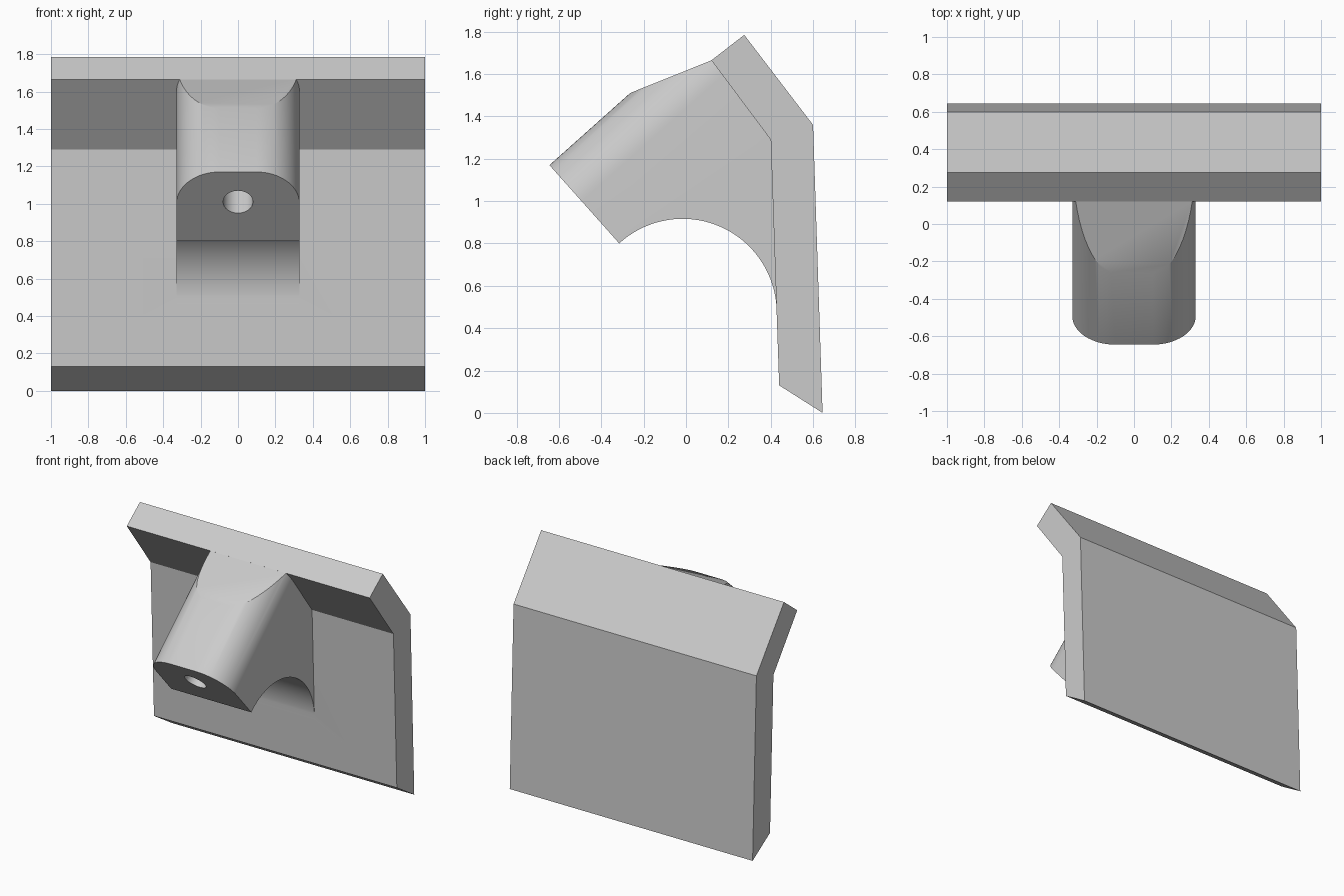
import bpy
import bmesh
from math import cos, sin, pi, atan2, radians
from mathutils import Vector

cube = bpy.data.objects.get("Cube")
if cube:
    bpy.data.objects.remove(cube, do_unlink=True)

grey = bpy.data.materials.new("plain grey")
grey.use_nodes = True
colour = (0.6, 0.6, 0.6, 1)
grey.diffuse_color = colour
grey.node_tree.nodes["Principled BSDF"].inputs["Base Color"].default_value = colour


def prism(name, points, sweep):
    """Extrude a closed loop of 3D points along a vector."""
    bm = bmesh.new()
    face = bm.faces.new([bm.verts.new(p) for p in points])
    result = bmesh.ops.extrude_face_region(bm, geom=[face])
    moved = [g for g in result["geom"] if isinstance(g, bmesh.types.BMVert)]
    bmesh.ops.translate(bm, verts=moved, vec=sweep)
    bmesh.ops.recalc_face_normals(bm, faces=bm.faces)
    mesh = bpy.data.meshes.new(name)
    bm.to_mesh(mesh)
    bm.free()
    mesh.materials.append(grey)
    obj = bpy.data.objects.new(name, mesh)
    bpy.context.collection.objects.link(obj)
    return obj


def side_prism(name, profile, half_width):
    """Extrude a (y, z) side profile across x."""
    return prism(name, [Vector((-half_width, y, z)) for y, z in profile],
                 Vector((2 * half_width, 0, 0)))


def combine(target, other, operation):
    mod = target.modifiers.new(operation, "BOOLEAN")
    mod.object = other
    mod.operation = operation
    mod.solver = "EXACT"
    other.hide_render = True
    bpy.ops.object.select_all(action="DESELECT")
    bpy.context.view_layer.objects.active = target
    target.select_set(True)
    bpy.ops.object.modifier_apply(modifier=mod.name)
    bpy.data.objects.remove(other, do_unlink=True)


# Bent back plate
plate = side_prism("back_plate_with_arm", [
    (0.12, 1.665), (0.275, 1.785), (0.60, 1.36),
    (0.645, 0), (0.44, 0.13), (0.40, 1.29)], 1)

# Arm side outline: sloped end, sloped top, and a round arch underneath
centre_y, centre_z, radius = -0.016, 0.472, 0.4445
start = atan2(0.80 - centre_z, -0.315 - centre_y)
end = radians(-1)
steps = 36
arch = []
for i in range(steps + 1):
    a = end + (start - end) * i / steps
    arch.append((centre_y + radius * cos(a), centre_z + radius * sin(a)))
outline = [(-0.768, 1.308), (0.22, 1.705), (0.50, 1.2), (0.52, 0.45)] + arch
arm = side_prism("arm", outline, 0.6)

# Round-topped bar running along the slope of the arm
axis = Vector((0, 0.746, 0.666))
down = Vector((0, 0.666, -0.746))
top = Vector((0, -0.645, 1.17))
half, corner = 0.33, 0.23
right_side = [(half, 1.8)]
for i in range(17):
    a = pi / 2 * i / 16
    right_side.append((half - corner + corner * cos(a), corner - corner * sin(a)))
section = right_side + [(-x, d) for x, d in reversed(right_side)]
bar = prism("arm_bar", [top + Vector((x, 0, 0)) + down * d - axis * 0.2
                        for x, d in section], axis * 2.5)
combine(arm, bar, "INTERSECT")

# Blind round hole in the sloped end
hole_centre = top + down * 0.214
ring = [hole_centre - axis * 0.1 + Vector((0.08 * cos(a), 0, 0)) + down * (0.08 * sin(a))
        for a in (2 * pi * i / 32 for i in range(32))]
hole = prism("hole_cutter", ring, axis * 0.6)
combine(arm, hole, "DIFFERENCE")

# Join arm and plate into one solid
combine(plate, arm, "UNION")
bpy.ops.object.shade_smooth_by_angle(angle=radians(30))
